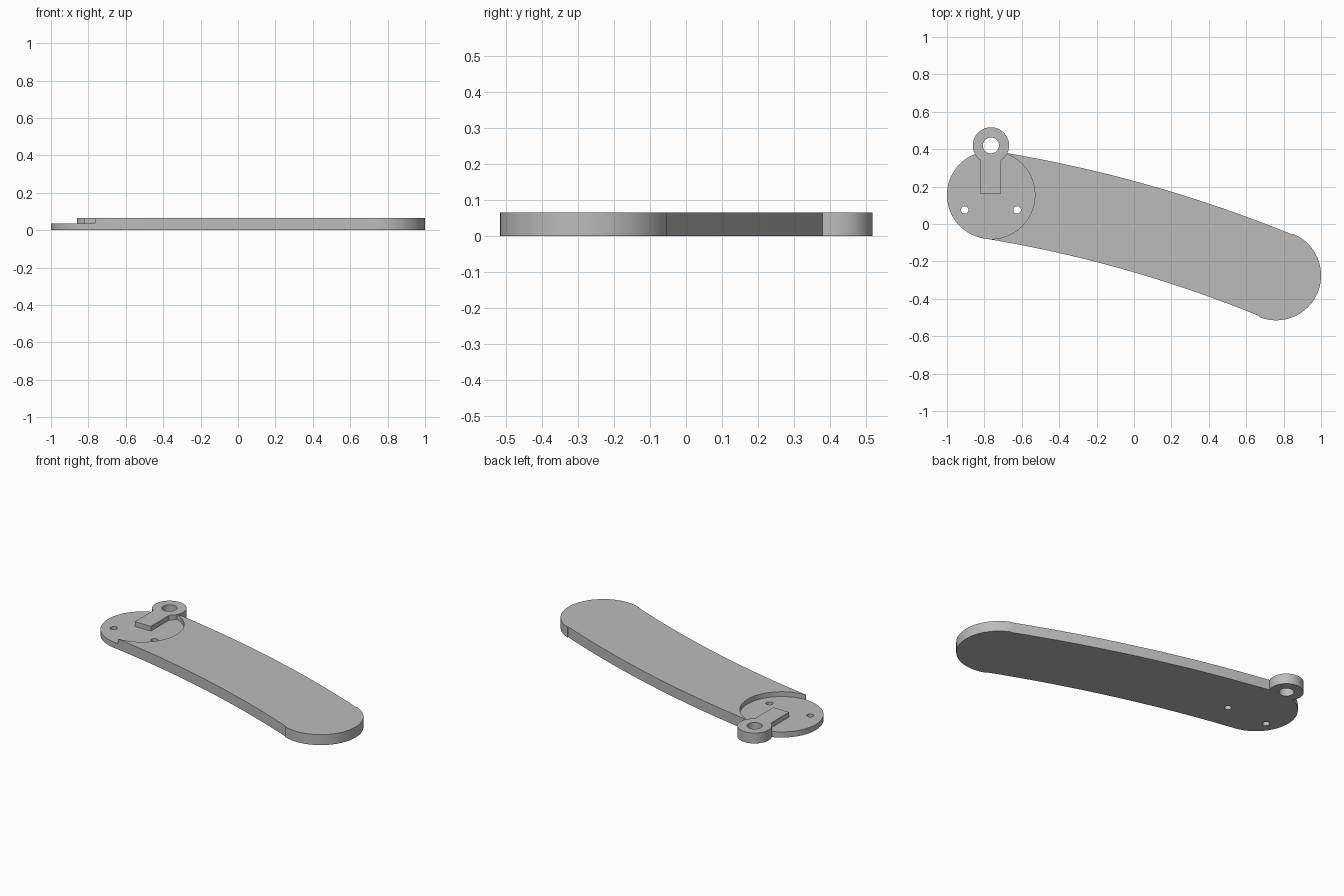
import bpy, bmesh, math
from mathutils import Vector

cube = bpy.data.objects.get("Cube")
if cube:
    bpy.data.objects.remove(cube)

grey = bpy.data.materials.new("plain grey")
grey.use_nodes = True
colour = (0.5, 0.5, 0.5, 1)
grey.diffuse_color = colour
grey.node_tree.nodes["Principled BSDF"].inputs["Base Color"].default_value = colour

THICK, STEP = 0.065, 0.035
HUB, TIP, EYE = Vector((-0.765, 0.155)), Vector((0.76, -0.275)), Vector((-0.765, 0.42))
HUB_R, TIP_R = 0.235, 0.24


def arc(centre, radius, start, end, steps):
    """Points along an arc, angles in degrees."""
    angles = [math.radians(start + (end - start) * i / steps) for i in range(steps + 1)]
    return [centre + radius * Vector((math.cos(a), math.sin(a))) for a in angles]


def circle(centre, radius, steps=64):
    return arc(centre, radius, 0, 360, steps)[:-1]


def prism(name, outline, low, high):
    """Extrude a flat outline between two heights."""
    bm = bmesh.new()
    face = bm.faces.new([bm.verts.new((p.x, p.y, low)) for p in outline])
    made = bmesh.ops.extrude_face_region(bm, geom=[face])["geom"]
    bmesh.ops.translate(bm, vec=(0, 0, high - low),
                        verts=[v for v in made if isinstance(v, bmesh.types.BMVert)])
    bmesh.ops.recalc_face_normals(bm, faces=bm.faces)
    mesh = bpy.data.meshes.new(name)
    bm.to_mesh(mesh)
    bm.free()
    mesh.materials.append(grey)
    obj = bpy.data.objects.new(name, mesh)
    bpy.context.collection.objects.link(obj)
    return obj


def combine(target, helper, operation):
    """Apply a boolean and discard the helper."""
    helper.hide_render = True
    mod = target.modifiers.new("combine", "BOOLEAN")
    mod.object, mod.operation, mod.solver = helper, operation, "EXACT"
    bpy.context.view_layer.objects.active = target
    bpy.ops.object.modifier_apply(modifier=mod.name)
    bpy.data.objects.remove(helper)


# Curved arm: two concentric edges swept between rounded ends
chord = TIP - HUB
tilt = math.degrees(math.atan2(chord.y, chord.x))
half = 6.5
bend = chord.length / (2 * math.sin(math.radians(half)))
normal = Vector((-chord.y, chord.x)).normalized()
pivot = (HUB + TIP) / 2 - normal * bend * math.cos(math.radians(half))
left, right = tilt + 90 + half, tilt + 90 - half
outline = arc(pivot, bend + HUB_R, left, right, 32)
outline += arc(TIP, TIP_R, right, right - 180, 48)
outline += arc(pivot, bend - HUB_R, right, left, 32)
outline += arc(HUB, HUB_R, left - 180, left - 360, 48)[1:-1]
arm = prism("curved_arm", outline, 0, THICK)

# Round recess over the hub, open to the left
recess = arc(HUB, HUB_R, -90, 80, 48)
recess += [Vector((recess[-1].x, 0.6)), Vector((-1.2, 0.6)),
           Vector((-1.2, -0.3)), Vector((HUB.x, -0.3))]
combine(arm, prism("recess_cutter", recess, STEP, 0.2), "DIFFERENCE")

# Eyelet and its stem
combine(arm, prism("eyelet", circle(EYE, 0.097), 0, THICK), "UNION")
stem = [EYE + Vector(p) for p in ((-0.055, -0.26), (0.055, -0.26), (0.055, -0.06), (-0.055, -0.06))]
combine(arm, prism("stem", stem, STEP - 0.01, THICK), "UNION")

# Through holes
for centre, radius in ((EYE, 0.043), (Vector((-0.905, 0.075)), 0.02), (Vector((-0.625, 0.075)), 0.02)):
    combine(arm, prism("hole_cutter", circle(centre, radius, 40), -0.1, 0.2), "DIFFERENCE")

bpy.ops.object.select_all(action="DESELECT")
arm.select_set(True)
bpy.context.view_layer.objects.active = arm
bpy.ops.object.shade_smooth_by_angle(angle=math.radians(30))
